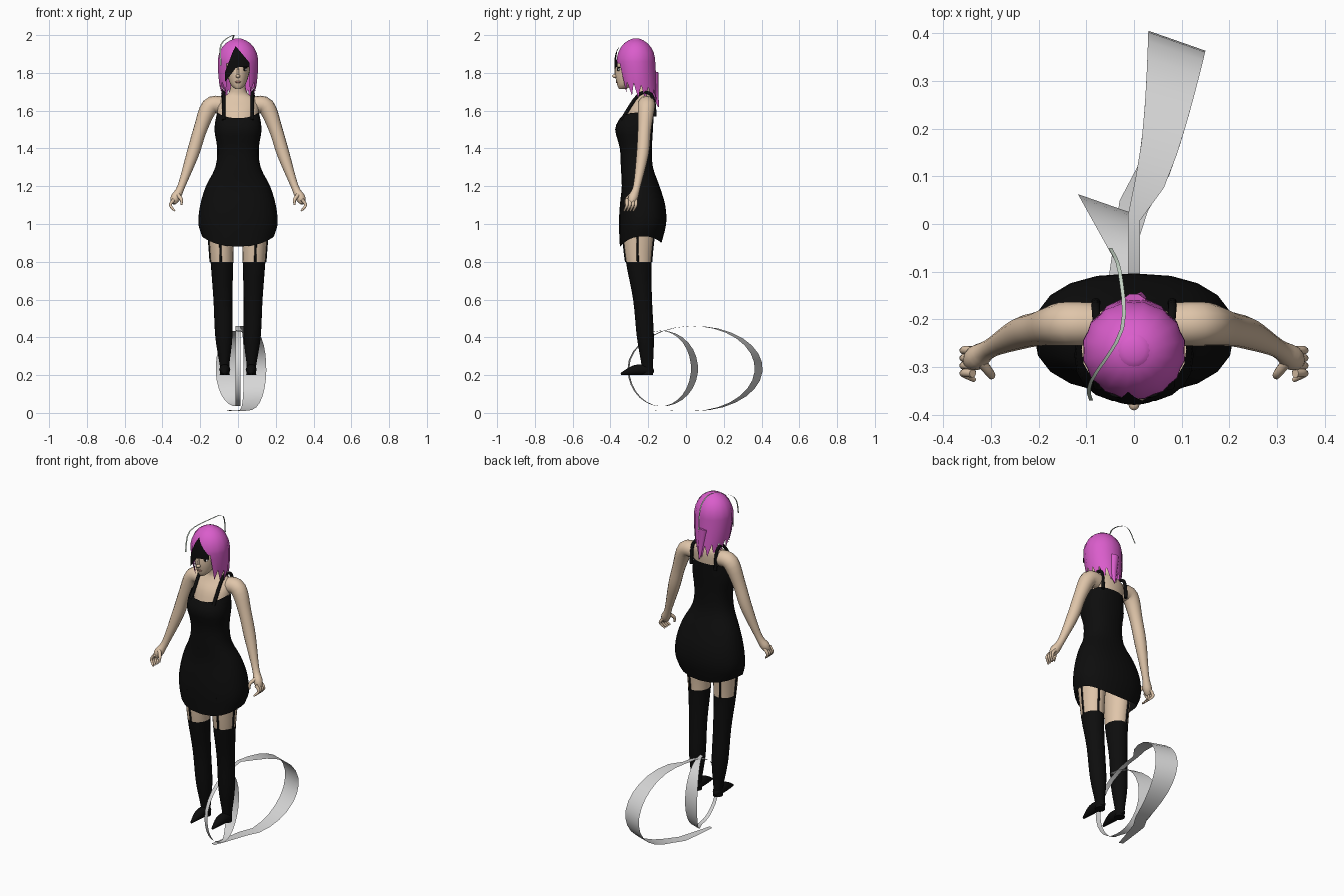
import bpy, bmesh
from math import sin, cos, pi, sqrt, copysign
from mathutils import Vector

if "Cube" in bpy.data.objects:
    bpy.data.objects.remove(bpy.data.objects["Cube"])


def material(name, *rgb):
    mat = bpy.data.materials.new(name)
    mat.use_nodes = True
    mat.diffuse_color = (*rgb, 1)
    mat.node_tree.nodes["Principled BSDF"].inputs["Base Color"].default_value = (*rgb, 1)
    return mat


SKIN = material("skin", 0.74, 0.56, 0.4)
BLACK = material("black cloth", 0.004, 0.004, 0.004)
PINK = material("magenta hair", 0.7, 0.11, 0.6)
GREY = material("ribbon grey", 0.68, 0.68, 0.68)
PALE = material("pale green grey", 0.55, 0.65, 0.55)
WHITE = material("eye white", 0.8, 0.8, 0.8)
LIP = material("lips", 0.5, 0.25, 0.2)


def smooth(keys, steps=4):
    """Run a smooth curve through a few key tuples of any size."""
    keys = [Vector(key) for key in keys]
    padded = [keys[0], *keys, keys[-1]]
    points = []
    for before, start, end, after in zip(padded, padded[1:], padded[2:], padded[3:]):
        for step in range(steps):
            t = step / steps
            bend_in, bend_out = (end - before) / 2, (after - start) / 2
            blend = t * t * (3 - 2 * t)
            points.append(start.lerp(end, blend) + bend_in * t * (1 - t) ** 2
                          - bend_out * t * t * (1 - t))
    return points + [keys[-1]]


def skin_rows(name, rows, mats, closed=True, cap=True, rule=None):
    """Join equally long rows of points into one surface."""
    bm = bmesh.new()
    grid = [[bm.verts.new(point) for point in row] for row in rows]
    count = len(rows[0])
    for lower, upper in zip(grid, grid[1:]):
        for i in range(count if closed else count - 1):
            j = (i + 1) % count
            bm.faces.new((lower[i], lower[j], upper[j], upper[i]))
    if closed and cap:
        bm.faces.new(grid[0])
        bm.faces.new(grid[-1])
    bmesh.ops.recalc_face_normals(bm, faces=bm.faces)
    if rule:
        for face in bm.faces:
            face.material_index = rule(face.calc_center_median())
    mesh = bpy.data.meshes.new(name)
    bm.to_mesh(mesh)
    bm.free()
    for mat in mats:
        mesh.materials.append(mat)
    part = bpy.data.objects.new(name, mesh)
    bpy.context.collection.objects.link(part)
    bpy.ops.object.select_all(action='DESELECT')
    part.select_set(True)
    bpy.context.view_layer.objects.active = part
    bpy.ops.object.shade_smooth_by_angle(angle=0.8)


def oval_point(ring, angle, centre_x=0, power=1):
    """Point on an oval ring given as z, half width, centre y, half depth."""
    z, width, centre_y, depth = ring
    across = copysign(abs(sin(angle)) ** power, sin(angle))
    along = copysign(abs(cos(angle)) ** power, cos(angle))
    return Vector((centre_x + width * across, centre_y - depth * along, z))


def loft(name, rings, mats, centre=lambda z: 0, lift=lambda z, angle: 0,
         power=1, segments=20, **options):
    angles = [2 * pi * i / segments for i in range(segments)]
    rows = [[oval_point(ring, a, centre(ring[0]), power) + Vector((0, 0, lift(ring[0], a)))
             for a in angles] for ring in rings]
    skin_rows(name, rows, mats, **options)


def tube(name, path, mat, side=1, segments=10):
    """Round tube through points given as x, y, z, radius."""
    points = [Vector((side * x, y, z)) for x, y, z, radius in path]
    normal, rows = Vector((0.3, 1, 0.2)), []
    for i, point in enumerate(points):
        following = points[min(i + 1, len(points) - 1)]
        tangent = (following - points[max(i - 1, 0)]).normalized()
        normal = (normal - tangent * normal.dot(tangent)).normalized()
        other = tangent.cross(normal)
        angles = [2 * pi * k / segments for k in range(segments)]
        rows.append([point + path[i][3] * (normal * cos(a) + other * sin(a)) for a in angles])
    skin_rows(name, rows, [mat])


def ribbon(name, path, mat, tilt=0):
    """Flat band through points given as x, y, z, half width."""
    rows = [[(x - w, y + tilt * w, z), (x + w, y - tilt * w, z)] for x, y, z, w in path]
    skin_rows(name, rows, [mat], closed=False)


def ball(name, x, y, z, width, depth, height, mat):
    angles = [pi * (i + 0.5) / 8 for i in range(8)]
    rings = [(z - height * cos(a), width * sin(a), y, depth * sin(a)) for a in angles]
    loft(name, rings, [mat], centre=lambda height: x)


# Dress with a dipped hem and a shaped neckline
def dress_lift(z, angle):
    hem = max(0, 1 - z) / 0.12
    neckline = max(0, z - 1.5) / 0.06
    rise = sin(angle) ** 2 if cos(angle) > 0 else 1
    return hem * (0.045 * sin(angle) ** 2 + 0.01 * (1 - cos(angle))) + 0.03 * neckline * rise


dress = [(0.88, 0.19, -0.24, 0.11), (1, 0.21, -0.23, 0.125), (1.1, 0.2, -0.23, 0.12),
         (1.2, 0.17, -0.24, 0.1), (1.3, 0.12, -0.26, 0.085), (1.4, 0.11, -0.265, 0.085),
         (1.5, 0.125, -0.275, 0.1), (1.56, 0.11, -0.26, 0.09)]
loft("dress", smooth(dress, 3), [BLACK], lift=dress_lift, power=0.85, cap=False)

# Chest, neck and head
chest = [(1.5, 0.1, -0.26, 0.08), (1.6, 0.11, -0.24, 0.07), (1.66, 0.1, -0.22, 0.05),
         (1.7, 0.045, -0.22, 0.04), (1.8, 0.04, -0.24, 0.04)]
loft("chest_and_neck", smooth(chest), [SKIN])
head = [(1.715, 0.015, -0.335, 0.02), (1.74, 0.04, -0.32, 0.045), (1.8, 0.06, -0.29, 0.085),
        (1.88, 0.07, -0.27, 0.09), (1.95, 0.03, -0.27, 0.04)]
loft("head", smooth(head), [SKIN])
ball("nose_tip", 0, -0.376, 1.783, 0.012, 0.015, 0.01, SKIN)
ball("nose_bridge", 0, -0.37, 1.8, 0.007, 0.01, 0.03, SKIN)
ball("mouth", 0, -0.364, 1.752, 0.017, 0.008, 0.006, LIP)


# Hair cap with pointed locks, cut short over the face
def hair_point(angle, z, swell):
    crown = min(1, max(0, z - 1.86) / 0.122)
    drop = max(0, 1.86 - z) / 0.2
    size = sqrt(1 - crown * crown) * swell
    taper = 1 - 0.22 * drop * drop
    depth = 0.102 * size * (taper if cos(angle) > 0 else 1)
    return (0.107 * size * taper * sin(angle), -0.265 - depth * cos(angle) + 0.012 * drop, z)


COLUMNS, ROWS = 32, 6
dome = [[] for row in range(ROWS)]
locks = [[] for row in range(ROWS)]
for i in range(COLUMNS):
    angle = 2 * pi * i / COLUMNS
    from_front = min(i, COLUMNS - i)
    tip = 1.85 if from_front < 4 else 1.73 - 0.005 * from_front + (0.05 if i % 2 else -0.02)
    swell = 1.02 if i % 2 else 0.985
    for row in range(ROWS):
        turn = pi / 2 * (row + 0.5) / ROWS
        dome[row].append(hair_point(angle, 1.86 + 0.122 * cos(turn), swell))
        locks[row].append(hair_point(angle, 1.86 + (tip - 1.86) * row / (ROWS - 1), swell))
skin_rows("hair", dome + locks, [PINK], cap=False)
ball("hair_crown", 0, -0.265, 1.965, 0.04, 0.04, 0.018, PINK)
back_lock = [(0, -0.175, 1.8, 0.03), (0.01, -0.165, 1.7, 0.02), (0.015, -0.145, 1.62, 0.003)]
tube("hair_back_lock", smooth(back_lock), PINK)

# Black fringe sweeping over one eye
fringe = []
for i in range(10):
    x = -0.07 + 0.13 * i / 9
    peak = x + 0.015
    top = 1.945 - (1.2 * peak if peak > 0 else -2.6 * peak)
    low = min(1.83, 1.75 + 1.3 * (x + 0.07))
    column = []
    for row in range(ROWS):
        z = top + (low - top) * row / (ROWS - 1)
        crown = max(0, z - 1.86) / 0.122
        bulge = sqrt(max(0, 1 - crown ** 2 - (x / 0.107) ** 2))
        column.append((x, -0.277 - 0.102 * bulge, z))
    fringe.append(column)
skin_rows("black_fringe", fringe, [BLACK], closed=False)

# Shapes shared by the left and right parts
arm = [(0.09, -0.21, 1.63, 0.046), (0.15, -0.21, 1.62, 0.046), (0.2, -0.22, 1.5, 0.036),
       (0.24, -0.23, 1.37, 0.033), (0.3, -0.26, 1.2, 0.02), (0.33, -0.28, 1.14, 0.026),
       (0.345, -0.29, 1.11, 0.015)]
thumb = [(0.32, -0.29, 1.155, 0.011), (0.3, -0.315, 1.13, 0.009), (0.3, -0.32, 1.1, 0.005)]
strap = [(0.075, -0.34, 1.55, 0.01), (0.075, -0.25, 1.685, 0.009),
         (0.08, -0.18, 1.68, 0.009), (0.08, -0.165, 1.57, 0.01)]
leg = smooth([(1, 0.07, -0.25, 0.09), (0.8, 0.06, -0.25, 0.068), (0.6, 0.05, -0.23, 0.05),
              (0.4, 0.045, -0.215, 0.045), (0.25, 0.025, -0.205, 0.03),
              (0.2, 0.027, -0.205, 0.03)])
foot = smooth([(-0.175, 0.01), (-0.2, 0.027), (-0.27, 0.027), (-0.345, 0.006)])


def leg_centre(z):
    return 0.07 + 0.025 * (z - 0.2)


for side, tag in ((1, "left"), (-1, "right")):
    # Eye
    ball(tag + "_eye", side * 0.033, -0.355, 1.818, 0.015, 0.007, 0.008, WHITE)
    ball(tag + "_iris", side * 0.033, -0.358, 1.818, 0.007, 0.007, 0.008, BLACK)
    ball(tag + "_lash", side * 0.033, -0.356, 1.828, 0.018, 0.008, 0.004, BLACK)

    # Arm and curled hand
    tube(tag + "_arm", smooth(arm), SKIN, side, 14)
    tube(tag + "_thumb", smooth(thumb), SKIN, side)
    for i in range(4):
        y = -0.265 - 0.016 * i
        finger = [(0.338, y, 1.13, 0.009), (0.358, y, 1.1, 0.008), (0.335, y - 0.014, 1.07, 0.005)]
        tube(f"{tag}_finger_{i + 1}", smooth(finger), SKIN, side)
    tube(tag + "_shoulder_strap", smooth(strap), BLACK, side)

    # Leg, bare above the stocking top, with garters
    loft(tag + "_leg", leg, [SKIN, BLACK], centre=lambda z: side * leg_centre(z),
         rule=lambda centre: int(centre.z < 0.8))
    tube(tag + "_foot", [(0.07, y, 0.2 + radius, radius) for y, radius in foot], BLACK, side)
    for place, angle in (("front", 0.1), ("side", 1.5), ("back", 2.9)):
        garter = [(*oval_point(ring, angle, leg_centre(ring[0])), 0.006)
                  for ring in leg if ring[0] > 0.78]
        tube(f"{tag}_garter_{place}", garter, BLACK, side)

# Coiled ribbon around the feet: one wide turn, then a tighter one
coil = []
for i in range(49):
    turn = -0.65 + (3 * pi + 0.9) * i / 48
    swing = sin(turn)
    y, z = 0.04 + 0.345 * swing, 0.235 - 0.225 * cos(turn)
    x, width = 0, 0.013
    if turn < 0:
        x, z, width = 0.08 * swing, 0.235 - 0.225 * cos(0.3 * turn), 0.03 + 0.03 * swing
    elif turn < pi:
        x, width = 0.09 * sqrt(swing), 0.025 + 0.035 * swing
    elif turn > 1.5 * pi:
        y, z = -0.13 + 0.175 * swing, 0.235 - 0.2 * cos(turn)
        if turn > 2 * pi:
            x, width = -0.065 * swing, 0.013 + 0.04 * max(0, swing)
    coil.append((x, y, z, width))
ribbon("coiled_ribbon", coil, GREY, tilt=0.35)

# Thin strand arching over the head
strand = [(-0.09, -0.37, 1.84, 0.004), (-0.09, -0.33, 1.95, 0.004), (-0.025, -0.22, 2, 0.004),
          (-0.03, -0.1, 1.97, 0.004), (-0.05, -0.05, 1.85, 0.004)]
ribbon("arched_strand", smooth(strand), PALE)
